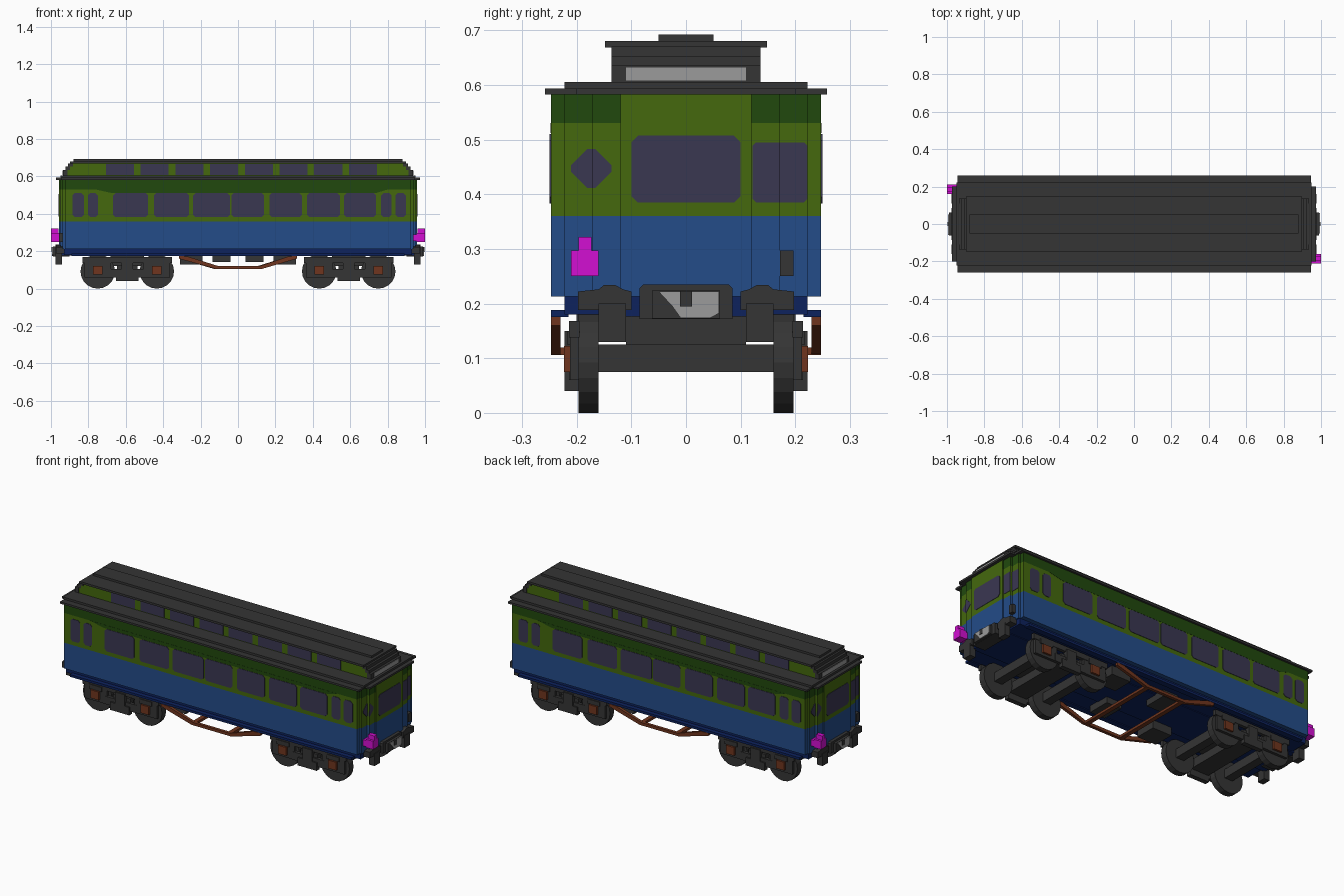
import bpy, bmesh, math
from mathutils import Matrix

cube = bpy.data.objects.get("Cube")
if cube:
    bpy.data.objects.remove(cube, do_unlink=True)


def material(name, r, g, b):
    m = bpy.data.materials.new(name)
    m.use_nodes = True
    m.diffuse_color = (r, g, b, 1)
    m.node_tree.nodes["Principled BSDF"].inputs["Base Color"].default_value = (r, g, b, 1)
    return m


BLUE = material("blue", 0.017, 0.072, 0.25)
NAVY = material("navy", 0.004, 0.016, 0.11)
GREEN = material("bright green", 0.058, 0.14, 0.004)
DARK = material("dark green", 0.015, 0.066, 0.004)
GLASS = material("window glass", 0.042, 0.038, 0.083)
GREY = material("charcoal", 0.035, 0.035, 0.035)
LIGHT = material("light grey", 0.33, 0.33, 0.33)
PINK = material("magenta", 0.65, 0.005, 0.65)
RUST = material("rust brown", 0.16, 0.036, 0.013)


def box(x0, x1, y0, y1, z0, z1):
    return lambda bm: bmesh.ops.create_cube(bm, size=1, matrix=Matrix.Translation(
        ((x0 + x1) / 2, (y0 + y1) / 2, (z0 + z1) / 2)) @ Matrix.Diagonal((x1 - x0, y1 - y0, z1 - z0, 1)))


def prism(pts, axis, a, b):
    """Extrude a 2D outline along x, y or z from a to b."""
    def place(p, t):
        c = list(p)
        c.insert(axis, t)
        return c

    def build(bm):
        lo = [bm.verts.new(place(p, a)) for p in pts]
        hi = [bm.verts.new(place(p, b)) for p in pts]
        bm.faces.new(lo)
        bm.faces.new(hi[::-1])
        for i in range(len(pts)):
            j = (i + 1) % len(pts)
            bm.faces.new((lo[i], lo[j], hi[j], hi[i]))
    return build


def disc(x, y0, y1, z, r, sides=20):
    return lambda bm: bmesh.ops.create_cone(
        bm, cap_ends=True, segments=sides, radius1=r, radius2=r, depth=y1 - y0,
        matrix=Matrix.Translation((x, (y0 + y1) / 2, z)) @ Matrix.Rotation(math.pi / 2, 4, 'X'))


def pane(u0, u1, v0, v1, c=0.012):
    """Rectangle with clipped corners."""
    return [(u0 + c, v0), (u1 - c, v0), (u1, v0 + c), (u1, v1 - c),
            (u1 - c, v1), (u0 + c, v1), (u0, v1 - c), (u0, v0 + c)]


SYM = {"": [(1, 1)], "turn": [(1, 1), (-1, -1)], "x": [(1, 1), (-1, 1)],
       "y": [(1, 1), (1, -1)], "xy": [(1, 1), (-1, 1), (1, -1), (-1, -1)]}


def part(name, mats, shapes, sym="", rule=None):
    """Join shapes into one object, repeated by turning or mirroring."""
    bm = bmesh.new()
    for sx, sy in SYM[sym]:
        tmp = bmesh.new()
        for s in shapes:
            s(tmp)
        tmp.transform(Matrix.Diagonal((sx, sy, 1, 1)))
        me = bpy.data.meshes.new("tmp")
        tmp.to_mesh(me)
        tmp.free()
        bm.from_mesh(me)
        bpy.data.meshes.remove(me)
    bmesh.ops.recalc_face_normals(bm, faces=bm.faces)
    if rule:
        for f in bm.faces:
            f.material_index = rule(f)
    me = bpy.data.meshes.new(name)
    bm.to_mesh(me)
    bm.free()
    for m in mats if isinstance(mats, list) else [mats]:
        me.materials.append(m)
    ob = bpy.data.objects.new(name, me)
    bpy.context.collection.objects.link(ob)
    return ob


# Body: stepped-end plan extruded in colour bands
W = 0.247
STEPS = [(0.957, 0.12), (0.95, 0.172), (0.937, 0.222), (0.926, W)]
quarter = [(STEPS[0][0], 0.0)]
for i, (x, y) in enumerate(STEPS):
    quarter.append((x, y))
    if i < 3:
        quarter.append((STEPS[i + 1][0], y))
half = quarter[1:] + [(-x, y) for x, y in quarter[:0:-1]]
plan = half + [(-x, -y) for x, y in half]
part("lower_body", BLUE, [prism(plan, 2, 0.213, 0.36)])
part("window_band", GREEN, [prism(plan, 2, 0.36, 0.53)])
part("letter_band", [DARK, GREEN], [prism(plan, 2, 0.53, 0.592)],
     rule=lambda f: int(abs(f.normal.x) > 0.9 and abs(f.calc_center_median().x) > 0.955))
part("band_drop", DARK, [prism([(-0.76, 0.53), (-0.68, 0.512), (0.74, 0.512), (0.80, 0.53)], 1, -W - 0.001, -W + 0.002)], "turn")

# Side windows
big = [(-.668, -.481), (-.449, -.262), (-.24, -.043), (-.035, .139), (.168, .342), (.369, .545), (.567, .738)]
small = [(-.885, -.824), (-.802, -.749), (.765, .822), (.842, .898)]
part("side_windows", GLASS,
     [prism(pane(a, b, 0.383, 0.51), 1, -W - 0.0025, -W + 0.002) for a, b in big + small], "turn")

# End windows, following the stepped ends
def end_plate(pts, step):
    x = STEPS[step][0]
    return prism(pts, 0, x - 0.004, x + 0.002)


part("end_windows", GLASS, [
    end_plate(pane(-0.1, 0.1, 0.385, 0.507), 0),
    end_plate([(.122, .391), (.128, .385), (.172, .385), (.172, .495), (.128, .495), (.122, .489)], 1),
    end_plate([(.172, .385), (.216, .385), (.222, .391), (.222, .489), (.216, .495), (.172, .495)], 2),
    end_plate([(-.172, .411), (-.18, .411), (-.21, .441), (-.21, .453), (-.18, .483), (-.172, .483)], 2),
    end_plate([(-.172, .411), (-.166, .411), (-.136, .441), (-.136, .453), (-.166, .483), (-.172, .483)], 1),
], "turn")

# Roof with raised clerestory
eave = [(0.945, 0.258), (0.945, 0.2), (0.973, 0.2), (0.973, -0.2), (0.945, -0.2), (0.945, -0.258)]
part("main_roof", GREY, [prism(eave + [(-x, -y) for x, y in eave], 2, 0.582, 0.593),
                         box(-0.95, 0.95, -0.222, 0.222, 0.593, 0.605)])
layers = [(0.936, 0.605, 0.635), (0.922, 0.635, 0.652), (0.908, 0.652, 0.67)]
part("clerestory_walls", GREEN, [box(-x + 0.02, x - 0.02, -0.134, 0.134, a, b) for x, a, b in layers])
part("clerestory_ends", GREY, [box(x - 0.025, x, -0.136, 0.136, a, b) for x, a, b in layers], "x")
part("clerestory_roof", GREY, [box(-0.897, 0.897, -0.148, 0.148, 0.668, 0.68),
                               box(-0.88, 0.88, -0.05, 0.05, 0.68, 0.692)])
part("clerestory_windows", GLASS,
     [box(-.706 + .1856 * k, -.556 + .1856 * k, -0.1365, -0.132, 0.608, 0.667) for k in range(8)], "turn")
part("end_signs", LIGHT, [box(0.932, 0.938, -0.11, 0.11, 0.608, 0.632)], "x")

# Floor, sills and under-floor boxes
part("underframe", NAVY, [box(-0.93, 0.93, -0.222, 0.222, 0.18, 0.215),
                          box(-0.89, 0.89, -W, -0.215, 0.175, 0.188),
                          box(-0.89, 0.89, 0.215, W, 0.175, 0.188),
                          box(-0.95, 0.95, -0.12, 0.12, 0.176, 0.215)])
part("equipment_boxes", GREY, [box(-0.31, -0.19, -0.2, -0.08, 0.13, 0.18),
                               box(0.04, 0.135, -0.18, -0.05, 0.142, 0.18)], "turn")

# Truss rods with cross bars
part("truss_rods", RUST, [
    prism([(-.315, .175), (-.315, .16), (-.12, .106), (.13, .106), (.315, .16), (.315, .175),
           (.27, .172), (.12, .122), (-.11, .122), (-.27, .172)], 1, -W, -0.23),
    box(-0.125, -0.1, -W, W, 0.106, 0.12)], "turn")

# Trucks: wheels, axles, side frames and axle boxes
CENTRE, AXLE = 0.592, 0.158
ends = [CENTRE - AXLE, CENTRE + AXLE]
part("wheels", GREY, [disc(x, 0.16, 0.197, 0.092, 0.092) for x in ends], "xy")
part("axles", GREY, [box(x - 0.025, x + 0.025, -0.165, 0.165, 0.075, 0.125) for x in ends], "x")
part("truck_bolsters", GREY, [box(CENTRE - 0.055, CENTRE + 0.055, -0.205, 0.205, 0.075, 0.125),
                              box(CENTRE - 0.09, CENTRE + 0.09, -0.11, 0.11, 0.12, 0.182)], "x")
frame = [box(CENTRE - 0.24, CENTRE + 0.24, 0.195, 0.214, 0.138, 0.168),
         box(CENTRE - 0.1, CENTRE + 0.1, 0.195, 0.214, 0.06, 0.105),
         box(CENTRE - 0.06, CENTRE + 0.06, 0.195, 0.222, 0.04, 0.085),
         box(CENTRE - 0.03, CENTRE + 0.03, 0.195, 0.222, 0.085, 0.15)]
for x in ends:
    frame += [box(x - 0.07, x + 0.07, 0.195, 0.212, 0.06, 0.15),
              box(x - 0.04, x + 0.04, 0.195, 0.218, 0.125, 0.15)]
part("truck_side_frames", GREY, frame, "xy")
part("axle_boxes", RUST, [box(x - 0.026, x + 0.026, 0.2, 0.223, 0.075, 0.122) for x in ends], "xy")

# Couplers, end beams and steps
part("coupler_housings", GREY, [
    prism([(-.085, .172), (.085, .172), (.085, .228), (.078, .235), (-.078, .235), (-.085, .228)], 0, 0.9, 0.975),
    box(0.97, 0.99, -0.062, 0.062, 0.173, 0.224),
    box(0.985, 0.997, -0.011, 0.011, 0.195, 0.223)], "x")
part("coupler_faces", LIGHT, [prism([(-.05, .222), (.06, .222), (.06, .182), (.045, .174), (-.01, .174),
                                     (-.025, .195)], 0, 0.988, 0.994)], "turn")
part("end_beams", GREY, [
    prism([(.1, .188), (.198, .188), (.198, .222), (.16, .226), (.15, .234), (.13, .234), (.115, .226), (.1, .222)],
          0, 0.92, 0.972),
    box(0.94, 0.975, 0.11, 0.16, 0.13, 0.2)], "xy")

# Marker lamps and end boxes
part("marker_lamps", PINK, [box(0.955, 1.0, -0.21, -0.16, 0.25, 0.297),
                            box(0.96, 1.0, -0.197, -0.173, 0.297, 0.322),
                            box(0.93, 0.96, -0.21, -0.16, 0.255, 0.29)], "turn")
part("end_sockets", GREY, [box(0.93, 0.958, 0.172, 0.197, 0.25, 0.297)], "turn")
